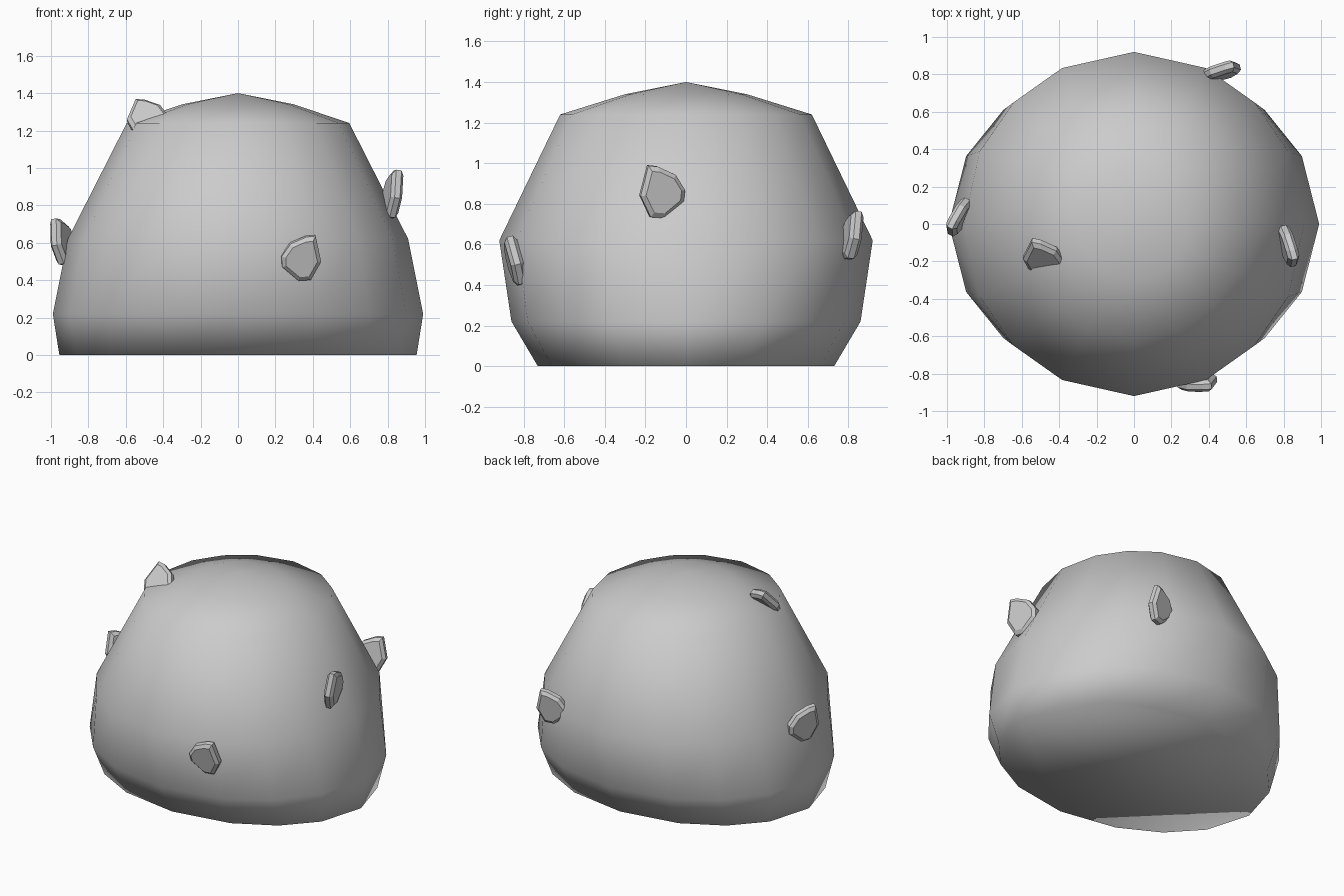
import bpy, bmesh, math
from mathutils import Vector

if "Cube" in bpy.data.objects:
    bpy.data.objects.remove(bpy.data.objects["Cube"])


def loft(name, rings, smooth, apex=None):
    """Skin a stack of equal-length rings, capped at both ends."""
    bm = bmesh.new()
    vs = [[bm.verts.new(p) for p in r] for r in rings]
    n = len(vs[0])
    for a, b in zip(vs, vs[1:]):
        for i in range(n):
            j = (i + 1) % n
            bm.faces.new((a[i], a[j], b[j], b[i]))
    bm.faces.new(vs[0][::-1])
    if apex:
        top = bm.verts.new(apex)
        for i in range(n):
            bm.faces.new((vs[-1][i], vs[-1][(i + 1) % n], top))
    else:
        bm.faces.new(vs[-1])
    bmesh.ops.recalc_face_normals(bm, faces=bm.faces)
    me = bpy.data.meshes.new(name)
    bm.to_mesh(me)
    bm.free()
    for p in me.polygons:
        p.use_smooth = smooth
    ob = bpy.data.objects.new(name, me)
    bpy.context.collection.objects.link(ob)
    return ob


# Rounded mound body: 16-sided elliptical rings (z, x radius, y radius)
quarter = [0, 25, 45, 65]
angles = [math.radians(a + q) for q in (0, 180) for a in quarter + [90] + [180 - b for b in quarter[:0:-1]]]
levels = [(0, .955, .73), (.22, .99, .86), (.62, .91, .92), (1.24, .595, .62), (1.34, .3, .3)]
rings = [[(rx * math.cos(a), ry * math.sin(a), z) for a in angles] for z, rx, ry in levels]
loft("mound", rings, True, (0, 0, 1.4))

# Small bevelled chips stuck into the surface
OUTLINE = [(-.08, .13), (-.03, .125), (.06, .085), (.11, .01), (.105, -.05),
           (.01, -.13), (-.06, -.125), (-.115, -.02)]
LAYERS = [(-.032, .8), (-.015, 1), (.015, 1), (.032, .8)]


def chip(name, centre, normal, size=1, flip=1):
    n = Vector(normal).normalized()
    v = Vector((0, 0, 1))
    v = (v - n * v.dot(n)).normalized()
    u = v.cross(n) * flip
    c = Vector(centre)
    loft(name, [[c + (u * x + v * y) * s * size + n * t for x, y in OUTLINE]
                for t, s in LAYERS], False)


chip("chip_right", (.825, -.115, .86), (.96, .25, -.12))
chip("chip_front", (.335, -.845, .52), (.1, -.96, -.25), .95, -1)
chip("chip_left", (-.935, .04, .605), (-.9, .45, -.15), .96, -1)
chip("chip_back", (.465, .815, .645), (-.25, .95, -.15), .92)
chip("chip_top", (-.48, -.18, 1.265), (-.1, -.72, .65), .97)
